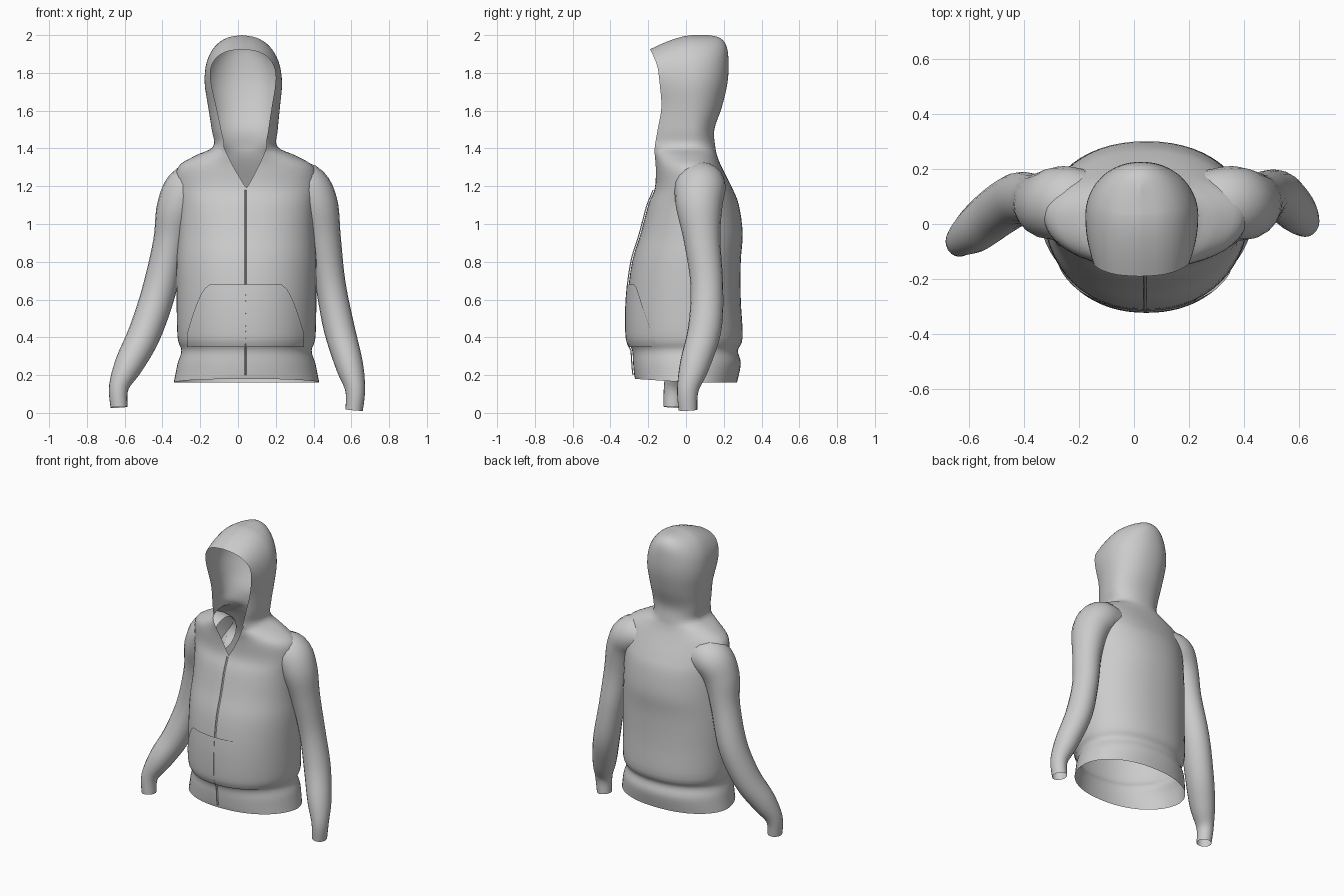
import bpy, bmesh, math
from mathutils import Vector

cube = bpy.data.objects.get("Cube")
if cube:
    bpy.data.objects.remove(cube)

fabric = bpy.data.materials.new("grey_fabric")
fabric.use_nodes = True
shader = fabric.node_tree.nodes["Principled BSDF"]
fabric.diffuse_color = shader.inputs["Base Color"].default_value = (.6, .6, .6, 1)


def spline(rows, t):
    """Smooth interpolation through a list of equal-length tuples."""
    last = len(rows) - 1
    i = min(int(t), last - 1)
    f = t - i
    before, start, end, after = (rows[max(0, min(last, i + k))] for k in (-1, 0, 1, 2))
    result = []
    for a, b, c, d in zip(before, start, end, after):
        slope_in, slope_out, rise = (c - a) / 2, (d - b) / 2, c - b
        ease = f * f * (3 - 2 * f)
        bend = f * (1 - f) * (slope_in * (1 - f) - slope_out * f)
        result.append(b + rise * ease + bend)
    return result


def grid_object(name, grid, closed=False):
    """Skin a grid of points with quads and shade it smooth."""
    bm = bmesh.new()
    rows = [[bm.verts.new(point) for point in row] for row in grid]
    for lower, upper in zip(rows, rows[1:]):
        count = len(lower)
        for j in range(count if closed else count - 1):
            k = (j + 1) % count
            bm.faces.new((lower[j], lower[k], upper[k], upper[j]))
    bmesh.ops.remove_doubles(bm, verts=bm.verts, dist=.0008)
    mesh = bpy.data.meshes.new(name)
    bm.to_mesh(mesh)
    bm.free()
    mesh.materials.append(fabric)
    obj = bpy.data.objects.new(name, mesh)
    bpy.context.collection.objects.link(obj)
    bpy.ops.object.select_all(action="DESELECT")
    obj.select_set(True)
    bpy.context.view_layer.objects.active = obj
    bpy.ops.object.shade_smooth_by_angle(angle=math.radians(50))


# Body sections from hem to crown: height, half width, front y, back y
BODY = [
    (.16, .385, -.27, .27), (.26, .365, -.28, .29), (.33, .345, -.285, .275),
    (.4, .365, -.31, .3), (.6, .37, -.31, .29), (.8, .37, -.285, .29),
    (.95, .36, -.24, .3), (1.1, .36, -.2, .28), (1.19, .37, -.165, .245),
    (1.3, .36, -.16, .19), (1.36, .27, -.165, .165), (1.41, .17, -.165, .155),
    (1.5, .175, -.15, .15), (1.62, .19, -.13, .19), (1.75, .205, -.14, .22),
    (1.86, .19, -.15, .225), (1.94, .145, -.17, .215), (1.985, .08, -.185, .18),
    (2, 0, -.19, .12),
]
NECKLINE = BODY[8][0]
MID_Y = .03
ROUNDNESS = .92


def centre_x(z):
    return .045 - .03 * max(0, z - NECKLINE)


def body_point(t, s):
    """Point on the garment: t runs up, s runs from one front edge round the back to the other."""
    z, width, front, back = spline(BODY, t)
    width = max(width, .0003)
    # The opening starts as a V and widens into the face of the hood
    gap = min((z - NECKLINE) / 2, width * (z / 2 - .055))
    edge = math.asin(min(.95, max(0, gap) / width))
    angle = edge + s * 2 * (math.pi - edge)
    side, ahead = math.sin(angle), math.cos(angle)
    x = centre_x(z) - width * math.copysign(abs(side) ** ROUNDNESS, side)
    if ahead < 0:
        return Vector((x, MID_Y - (back - MID_Y) * ahead, z))
    ahead /= math.cos(edge)
    brow_drop = .3 * max(0, z - 1.75) * ahead ** 1.5
    hem_lift = max(0, .2 - z) / 2 * ahead
    return Vector((x, MID_Y + (front - MID_Y) * ahead, z - brow_drop + hem_lift))


STEPS, COLUMNS = 4, 56
grid_object("hooded_body", [[body_point(i / STEPS, j / COLUMNS) for j in range(COLUMNS + 1)]
                            for i in range((len(BODY) - 1) * STEPS + 1)])


def front_point(x, z, lift):
    """Point just in front of the closed chest at the given x and z."""
    low, high = 0, 8
    for _ in range(20):
        middle = (low + high) / 2
        if spline(BODY, middle)[0] < z:
            low = middle
        else:
            high = middle
    _, width, front, _ = spline(BODY, low)
    side = min(1, abs(x - centre_x(z)) / width) ** (1 / ROUNDNESS)
    return Vector((x, MID_Y + (front - MID_Y) * math.sqrt(1 - side * side) - lift, z))


# Front pouch pocket with curved hand openings
pocket = []
for i in range(15):
    height = i / 14
    half = .19 + .12 * (1 - max(0, height - .2) / .8) ** .6
    pocket.append([front_point(.04 + half * (j / 12 - 1), .35 + .33 * height, .009)
                   for j in range(25)])
grid_object("front_pocket", pocket)

# Raised centre zip strip
grid_object("zip_strip", [[front_point(.04 + dx, .2 + .98 * i / 30, .004 if dx else .01)
                           for dx in (-.006, 0, .006)] for i in range(31)])


def sleeve(name, path, sides=20, steps=5):
    """Open tube along a path of x, y, z and radius."""
    grid = []
    end = len(path) - 1
    for i in range(end * steps + 1):
        t = i / steps
        *centre, radius = spline(path, t)
        ahead = Vector(spline(path, min(end, t + .2))[:3])
        behind = Vector(spline(path, max(0, t - .2))[:3])
        along = (ahead - behind).normalized()
        depth = Vector((0, 1, 0))
        depth = (depth - along * depth.dot(along)).normalized()
        across = along.cross(depth)
        turns = [math.tau * k / sides for k in range(sides)]
        grid.append([Vector(centre) + radius * (1.08 * depth * math.cos(a) + across * math.sin(a))
                     for a in turns])
    grid_object(name, grid, closed=True)


# Sleeves run from inside the shoulder down to a narrow cuff
sleeve("left_sleeve", [
    (.24, .07, 1.21, .11), (.35, .075, 1.2, .125), (.415, .07, 1.1, .115),
    (.455, .085, .92, .09), (.49, .11, .68, .08), (.535, .1, .45, .082),
    (.59, .045, .25, .073), (.62, .01, .125, .053), (.615, .01, .015, .046)])
sleeve("right_sleeve", [
    (-.15, .07, 1.2, .11), (-.255, .075, 1.19, .125), (-.32, .07, 1.08, .112),
    (-.36, .085, .9, .09), (-.42, .09, .64, .09), (-.495, .045, .42, .087),
    (-.575, -.02, .26, .077), (-.63, -.06, .14, .053), (-.63, -.07, .03, .045)])
